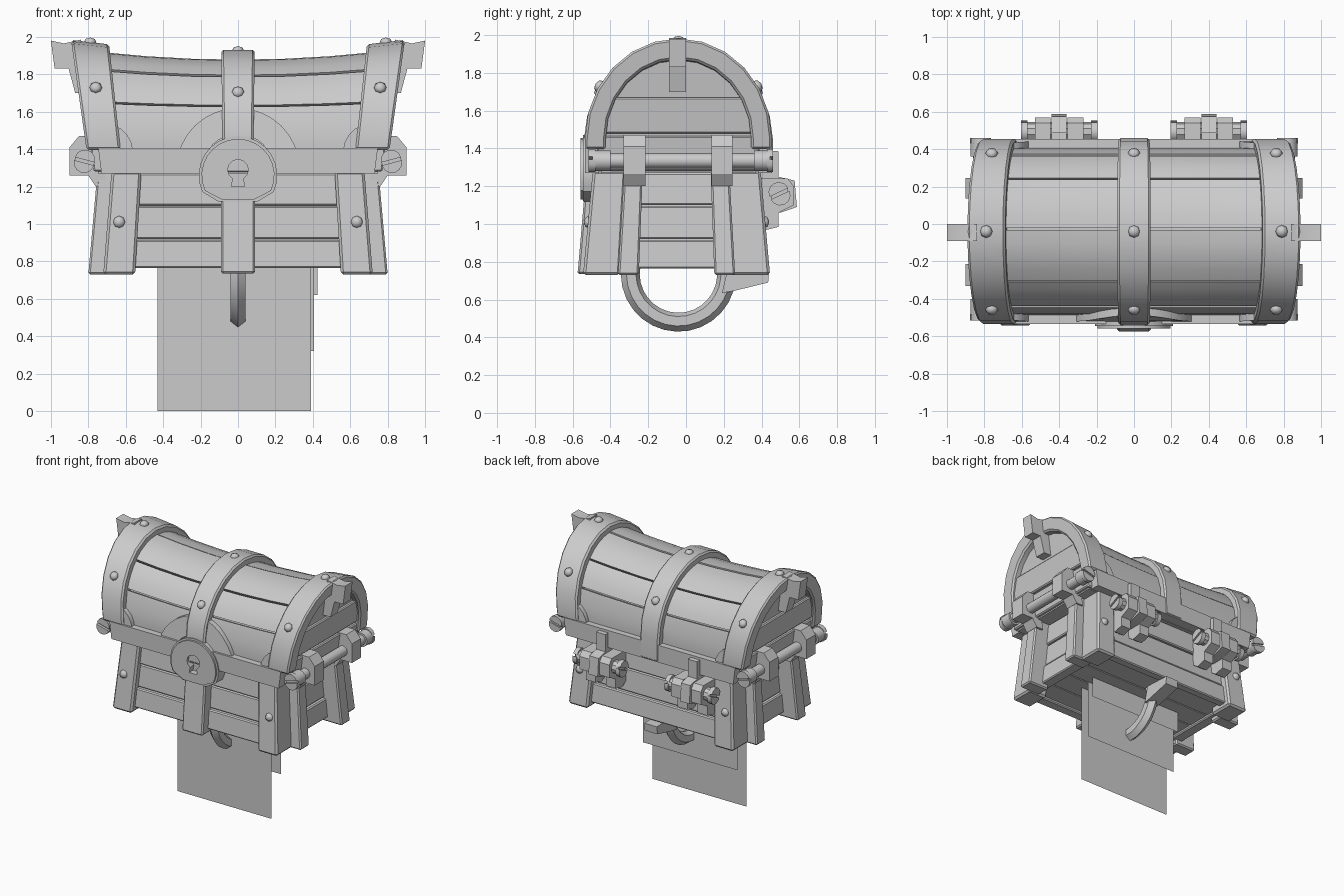
import bpy, bmesh, math, random
from math import sin, cos, pi, radians
from mathutils import Vector

if "Cube" in bpy.data.objects:
    bpy.data.objects.remove(bpy.data.objects["Cube"])

random.seed(4)
YC = -0.04  # front-back middle of the chest


def finish(name, bm, mirror=False, bevel=0.0, angle=32):
    if bevel:
        bmesh.ops.recalc_face_normals(bm, faces=bm.faces)
        edges = [e for e in bm.edges if e.calc_face_angle(0) > 0.7]
        bmesh.ops.bevel(bm, geom=edges, offset=bevel, segments=1, affect='EDGES')
    bmesh.ops.recalc_face_normals(bm, faces=bm.faces)
    for f in bm.faces:
        f.smooth = True
    for e in bm.edges:
        e.smooth = e.calc_face_angle(0) < radians(angle)
    me = bpy.data.meshes.new(name)
    bm.to_mesh(me)
    bm.free()
    ob = bpy.data.objects.new(name, me)
    bpy.context.collection.objects.link(ob)
    if mirror:
        ob.modifiers.new("mirror", 'MIRROR')
    return ob


def loft(name, rings, **kw):
    bm = bmesh.new()
    vs = [[bm.verts.new(p) for p in r] for r in rings]
    n = len(rings[0])
    for a, b in zip(vs, vs[1:]):
        for i in range(n):
            bm.faces.new((a[i], a[(i + 1) % n], b[(i + 1) % n], b[i]))
    bm.faces.new(vs[0])
    bm.faces.new(vs[-1][::-1])
    return finish(name, bm, **kw)


def prism(name, pts, axis, a, b, **kw):
    place = {'x': lambda p, h: (h, p[0], p[1]), 'y': lambda p, h: (p[0], h, p[1]),
             'z': lambda p, h: (p[0], p[1], h)}[axis]
    return loft(name, [[place(p, h) for p in pts] for h in (a, b)], **kw)


def arc(cx, cy, r, a0, a1, n):
    return [(cx + r * cos(radians(a0 + (a1 - a0) * i / n)),
             cy + r * sin(radians(a0 + (a1 - a0) * i / n))) for i in range(n + 1)]


def rect(a0, a1, b0, b1):
    return [(a0, b0), (a1, b0), (a1, b1), (a0, b1)]


def box(name, x0, x1, y0, y1, z0, z1, **kw):
    return prism(name, rect(x0, x1, y0, y1), 'z', z0, z1, **kw)


def taper_box(name, x0, x1, y0, y1, z0, z1, **kw):
    # sizes are given at floor level of the body, which narrows upwards
    def ring(z):
        t = (z - 0.73) / 0.54
        return [(x * (1 - .06 * t), YC + (y - YC) * (1 - .1 * t), z) for x, y in rect(x0, x1, y0, y1)]
    return loft(name, [ring(z0), ring(z1)], **kw)


def lid_point(x, s, off):
    # arched, sagging, flared lid surface; s runs front to back over the arch
    b = 0.43 + 0.06 * (x / 0.9) ** 2 + off
    a = 0.45 + off
    if s < 0:
        y, z = -a, 1.45 + s * 0.9
    elif s > 1:
        y, z = a, 1.45 - (s - 1) * 0.9
    else:
        y, z = -a * cos(pi * s), 1.45 + b * sin(pi * s)
    return (x * (0.89 + 0.11 * (z - 1.27) / 0.7), y + YC, z)


def lid_shell(name, xs, ss, r0, r1, **kw):
    return loft(name, [[lid_point(x, s, r1) for s in ss] + [lid_point(x, s, r0) for s in ss[::-1]]
                       for x in xs], **kw)


def rivet(name, pos, normal, r=0.034, **kw):
    # low dome
    bm = bmesh.new()
    bmesh.ops.create_uvsphere(bm, u_segments=8, v_segments=4, radius=r)
    q = Vector((0, 0, 1)).rotation_difference(Vector(normal).normalized())
    for v in bm.verts:
        v.co.z *= 0.75
        v.co = q @ v.co + Vector(pos)
    return finish(name, bm, angle=60, **kw)


def screw_head(name, c, axis, r, a, b, tilt):
    # slotted head made of two half discs
    for k in (0, 180):
        d = radians(k + tilt + 90)
        prism(name, arc(c[0] + .008 * cos(d), c[1] + .008 * sin(d), r, k + tilt, k + tilt + 180, 6),
              axis, a, b, mirror=True)


# Lid core, planks and iron bands
arch = [-.2] + [i / 12 for i in range(13)] + [1.2]
loft("lid_core", [[lid_point(x, s, -.04) for s in arch] for x in (-.84, -.42, 0, .42, .84)])
seams = [-.2, .14, .295, .51, .72, .87, 1.2]
for s0, s1 in zip(seams, seams[1:]):
    ss = [s0 + .004 + (s1 - s0 - .008) * i / 4 for i in range(5)]
    lid_shell("lid_plank", [-.75 + .25 * i for i in range(7)], ss, -.05, random.uniform(-.008, .008))
end_arch = [-.06] + arch[1:-1] + [1.06]
lid_shell("lid_end_band", [.69, .89], end_arch, -.065, .045, mirror=True, bevel=.012)
lid_shell("lid_centre_band", [-.09, .09], arch, -.03, .05, bevel=.012)
lid_shell("lid_front_rail", [-.82, 0, .82], [-.2, -.05], -.03, .045)
lid_shell("lid_back_rail", [-.82, 0, .82], [1.05, 1.2], -.03, .045)

# Boards and carrying tabs on the lid ends
for z0, z1, hy in ((1.28, 1.465, .43), (1.48, 1.67, .42)):
    rings = [[(x * (.89 + .11 * (z - 1.27) / .7), YC + y, z) for y, z in rect(-hy, hy, z0, z1)]
             for x in (.80, .865)]
    loft("lid_end_board", rings, mirror=True, bevel=.008)
prism("lid_end_tab", [(.8, 1.70), (.87, 1.70), (.905, 1.83), (.98, 1.83), (1, 1.98), (.93, 1.965), (.84, 1.985)],
      'y', -.09, .0, mirror=True)


# Curved plates that hug the lid front and back
def lid_plate(name, pts, sign, mirror=False):
    rings = []
    for off in (-.05, .03):
        ring = []
        for x, z in pts:
            c = max(0, min(1, (z - 1.45) / (.44 + off)))
            ring.append((x, YC + sign * (.45 + off) * math.sqrt(1 - c * c), z))
        rings.append(ring)
    loft(name, rings, mirror=mirror)


lid_plate("lock_arch_plate", arc(0, 1.29, .33, 12, 168, 14) + arc(0, 1.29, .19, 168, 12, 14), -1)
for sgn in (-1, 1):
    lid_plate("lid_corner_plate", [(.74, 1.38)] + arc(.72, 1.38, .16, 180, 90, 5), sgn, True)

# Lid rivets
for s in (.18, .5, .82):
    for x in (0, .79):
        p = lid_point(x, s, .045)
        rivet("lid_rivet", p, (0, -cos(pi * s), sin(pi * s)), mirror=x > 0)

# Body planks, corner posts, floor
taper_box("body_core", -.62, .62, -.46, .36, .80, 1.29)
for z0, z1, e in ((.765, .915, .015), (.92, 1.095, 0), (1.10, 1.27, .01)):
    for y0, y1 in ((-.49 - e, -.42), (.33, .385 + e)):
        taper_box("body_plank", -.66, .66, y0, y1, z0, z1, bevel=.008)
    taper_box("body_side_plank", .59, .665 + e, -.47, .37, z0, z1, mirror=True, bevel=.008)
for i in range(4):
    y = -.44 + i * .195
    box("floor_board", -.62, .62, y, y + .185, .785, .82)
for y0, y1, ry in ((-.545, -.35, -.515), (.24, .445, .415)):
    taper_box("corner_post", .55, .72, y0, y1, .73, 1.28, mirror=True, bevel=.014)
    rivet("post_rivet", (.635, ry, 1.01), (0, -1 if ry < 0 else 1, 0), mirror=True)

# Side straps, rod brackets and rods with slotted ends
for y0, y1, b0, b1 in ((-.36, -.25, -.33, -.215), (.15, .26, .135, .245)):
    taper_box("side_strap", .62, .80, y0, y1, .73, 1.28, mirror=True, bevel=.01)
    prism("rod_bracket", [(.7, 1.2), (.76, 1.2), (.80, 1.26), (.9, 1.26), (.9, 1.41), (.85, 1.47), (.74, 1.47)],
          'y', b0, b1, mirror=True)
prism("side_rod", arc(.82, 1.335, .04, 0, 330, 11), 'y', -.49, .45, mirror=True)
for a, b in ((-.495, -.40), (.36, .445)):
    prism("rod_collar", arc(.82, 1.335, .055, 0, 330, 11), 'y', a, b, mirror=True)
screw_head("rod_screw_front", (.82, 1.335), 'y', .055, -.515, -.48, 15)
screw_head("rod_screw_back", (.82, 1.335), 'y', .055, .43, .46, 15)

# Back hinges
prism("hinge_centre", [(.36, 1.39), (.49, 1.385), (.49, 1.25), (.575, 1.23), (.587, 1.09), (.5, 1.06), (.36, 1.06)],
      'x', .36, .44, mirror=True)
for a, b in ((.27, .355), (.445, .53)):
    prism("hinge_side", [(.36, 1.24), (.54, 1.24), (.57, 1.2), (.57, 1.1), (.49, 1.06), (.49, .985), (.41, .965), (.36, 1)],
          'x', a, b, mirror=True)
prism("hinge_pin", arc(.495, 1.16, .05, 0, 324, 9), 'x', .215, .585, mirror=True)
screw_head("hinge_screw_outer", (.495, 1.16), 'x', .055, .57, .605, 25)
screw_head("hinge_screw_inner", (.495, 1.16), 'x', .055, .195, .23, 25)

# Lock with keyhole and strap
prism("lock_strap", [(-.44, .735), (-.575, .735), (-.57, .78), (-.54, 1.13), (-.44, 1.13)], 'x', -.09, .09, bevel=.01)
plate = prism("lock_plate", arc(0, 1.26, .21, -25, 205, 16) + [(-.105, 1.12), (.105, 1.12)], 'y', -.545, -.42)
cover = prism("lock_cover", arc(0, 1.26, .195, -25, 205, 16) + [(-.085, 1.13), (.085, 1.13)], 'y', -.558, -.5)
cutter = prism("keyhole_cutter", arc(0, 1.29, .055, -60, 240, 10) + [(-.035, 1.2), (.035, 1.2)], 'y', -.65, -.51)
cutter.hide_render = True
cutter.display_type = 'WIRE'
for ob in (cover, plate):
    m = ob.modifiers.new("keyhole", 'BOOLEAN')
    m.operation, m.object, m.solver = 'DIFFERENCE', cutter, 'EXACT'

# Ring hook hanging under the floor, with its barbed end
section = [(.305, 0), (.275, .04), (.225, .04), (.205, 0), (.225, -.04), (.275, -.04)]
rings = []
for i in range(17):
    a = radians(168 + 200 * i / 16)
    rings.append([(x, YC + r * cos(a), .735 + r * sin(a)) for r, x in section])
loft("ring_hook", rings)
prism("hook_barb", [(.19, .635), (.25, .645), (.435, .69), (.44, .75), (.22, .76)], 'x', -.055, .055)

# Thin hanging sheets
for x0, x1, y, z0 in ((-.43, .39, -.14, 0), (-.42, .405, -.045, .32), (-.4, .425, .03, .62)):
    bm = bmesh.new()
    bm.faces.new([bm.verts.new((x, y, z)) for x, z in rect(x0, x1, z0, z0 + .82)])
    finish("hanging_sheet", bm)
